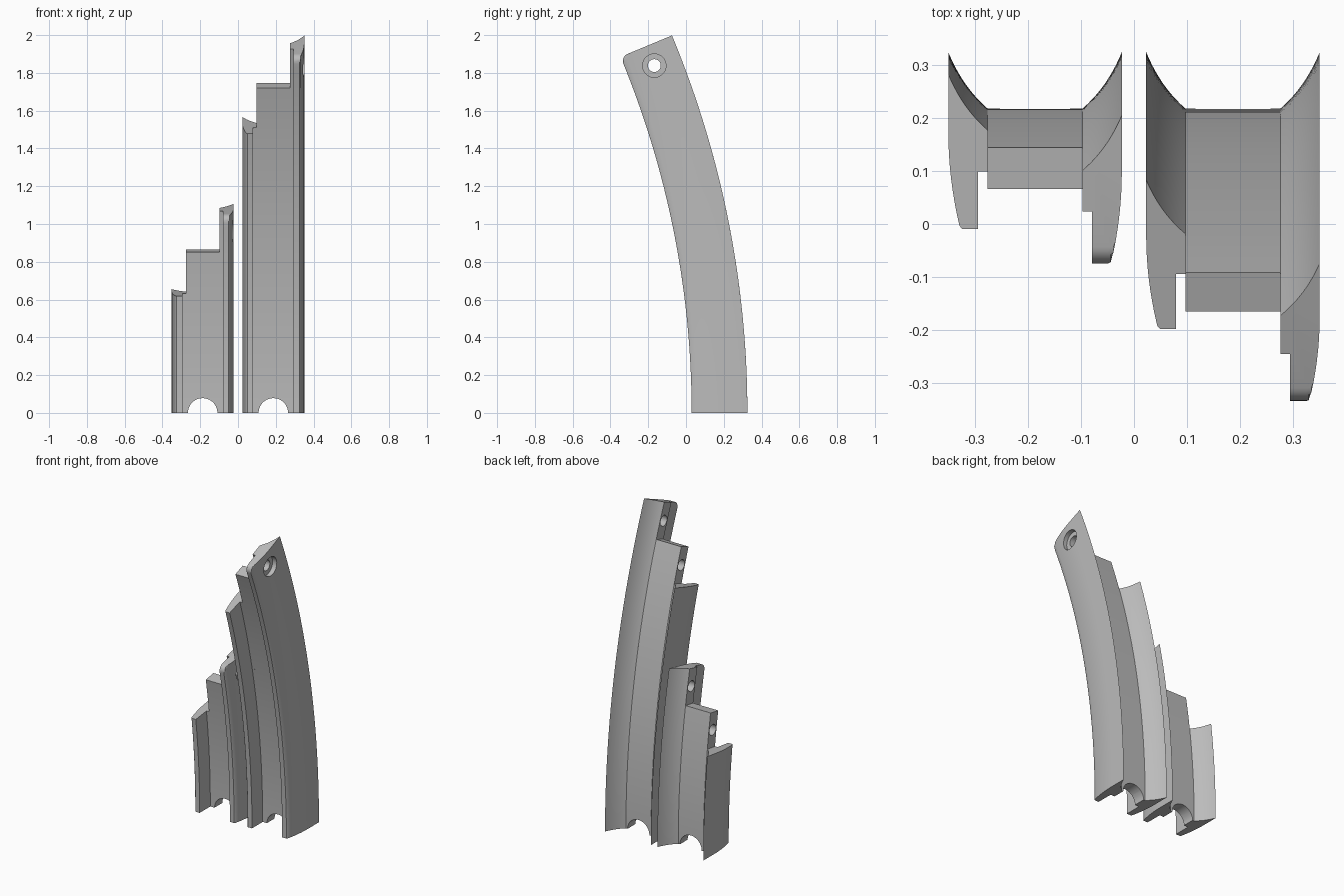
import bpy, bmesh, math
from mathutils import Matrix, Vector

cube = bpy.data.objects.get("Cube")
if cube:
    bpy.data.objects.remove(cube, do_unlink=True)

mat = bpy.data.materials.new("plain grey")
mat.use_nodes = True
GREY = (0.5, 0.5, 0.5, 1)
mat.diffuse_color = GREY
mat.node_tree.nodes["Principled BSDF"].inputs["Base Color"].default_value = GREY

# All parts are swept about an x-parallel axis far in front of the model
AXIS_Y = -4.875
FRONT, WEB_IN, WEB_OUT, BACK = 4.905, 5.014, 5.093, 5.2
HALF, WEB_HALF, LIP = 0.164, 0.0895, 0.108   # half widths from bracket centre
FILLET = 0.04
STEP = 2.53                                  # degrees between part ends


def on_arc(x, r, angle):
    return Vector((x, AXIS_Y + r * math.cos(angle), r * math.sin(angle)))


def make_object(name, bm):
    bmesh.ops.recalc_face_normals(bm, faces=bm.faces)
    mesh = bpy.data.meshes.new(name)
    bm.to_mesh(mesh)
    bm.free()
    mesh.materials.append(mat)
    obj = bpy.data.objects.new(name, mesh)
    bpy.context.collection.objects.link(obj)
    return obj


def sweep(name, profile, degrees, rounded=False):
    """Sweep an (x, radius) profile upward; optionally round the top front."""
    end = math.radians(degrees)
    angles = [end * i / 32 for i in range(33)]
    if rounded:
        start = end - FILLET / FRONT
        angles = [a for a in angles if a < start - 0.002]
        angles += [start + FILLET / FRONT * math.sin(math.pi / 2 * i / 8) for i in range(9)]
    bm = bmesh.new()
    rings = []
    for a in angles:
        floor = FRONT
        if rounded:
            d = min(FILLET, max(0, FILLET - (end - a) * FRONT))
            floor += FILLET - math.sqrt(FILLET ** 2 - d ** 2)
        rings.append([bm.verts.new(on_arc(x, max(r, floor), a)) for x, r in profile])
    n = len(profile)
    for low, high in zip(rings, rings[1:]):
        for i in range(n):
            j = (i + 1) % n
            bm.faces.new((low[i], low[j], high[j], high[i]))
    bm.faces.new(rings[0])
    bm.faces.new(rings[-1])
    return make_object(name, bm)


def cut(obj, centre, radius, length, axis):
    """Cut a round hole along the given axis."""
    bm = bmesh.new()
    bmesh.ops.create_cone(bm, cap_ends=True, segments=40, radius1=radius,
                          radius2=radius, depth=length)
    turn = Matrix.Rotation(math.pi / 2, 4, 'Y' if axis == 'X' else 'X')
    bmesh.ops.transform(bm, matrix=Matrix.Translation(centre) @ turn, verts=bm.verts)
    cutter = make_object("cutter", bm)
    cutter.hide_render = True
    mod = obj.modifiers.new("hole", 'BOOLEAN')
    mod.operation, mod.solver, mod.object = 'DIFFERENCE', 'EXACT', cutter
    bpy.context.view_layer.objects.active = obj
    bpy.ops.object.modifier_apply(modifier=mod.name)
    bpy.data.objects.remove(cutter, do_unlink=True)


def rail_profile(centre, side):
    """Side rail: hollow back, stepped inner side, bowed outer side."""
    pts = [(WEB_HALF, WEB_OUT), (WEB_HALF, WEB_IN), (LIP, WEB_IN), (LIP, FRONT),
           (HALF - 0.026, FRONT)]
    for i in range(9):                       # bowed outer side
        t = i / 8
        pts.append((HALF - 0.021 * (1 - t) ** 2, FRONT + 0.006 + 0.18 * t))
    for i in range(11):                      # hollow back
        t = i / 10
        pts.append(((1 - t) ** 2 * HALF + 2 * t * (1 - t) * 0.137 + t * t * WEB_HALF,
                    (1 - t) ** 2 * BACK + 2 * t * (1 - t) * 5.134 + t * t * WEB_OUT))
    return [(centre + side * x, r) for x, r in pts[:-1]]


def bracket(label, centre, degrees):
    mid = (WEB_IN + WEB_OUT) / 2
    # Tall rail with a counterbored hole
    tall = sweep(label + "_tall_rail", rail_profile(centre, 1), degrees, True)
    angle = math.radians(degrees - STEP / 2)
    cut(tall, on_arc(centre + 0.12, mid, angle), 0.034, 0.3, 'X')
    cut(tall, on_arc(centre + HALF + 0.02, mid, angle), 0.062, 0.1, 'X')
    # Web with a blind side hole and a half-round notch at the foot
    a, b = centre - WEB_HALF, centre + WEB_HALF
    web = sweep(label + "_web", [(a, WEB_IN), (b, WEB_IN), (b, WEB_OUT), (a, WEB_OUT)],
                degrees - STEP)
    cut(web, on_arc(a, mid, angle - math.radians(STEP)), 0.034, 0.16, 'X')
    cut(web, Vector((centre, 0.18, 0)), 0.078, 0.4, 'Y')
    # Short rail
    short = sweep(label + "_short_rail", rail_profile(centre, -1), degrees - 2 * STEP)
    return [tall, web, short]


parts = bracket("large", 0.187, 22.6) + bracket("small", -0.187, 12.3)
bpy.ops.object.select_all(action='DESELECT')
for part in parts:
    part.select_set(True)
bpy.context.view_layer.objects.active = parts[0]
bpy.ops.object.shade_smooth_by_angle(angle=math.radians(30))
